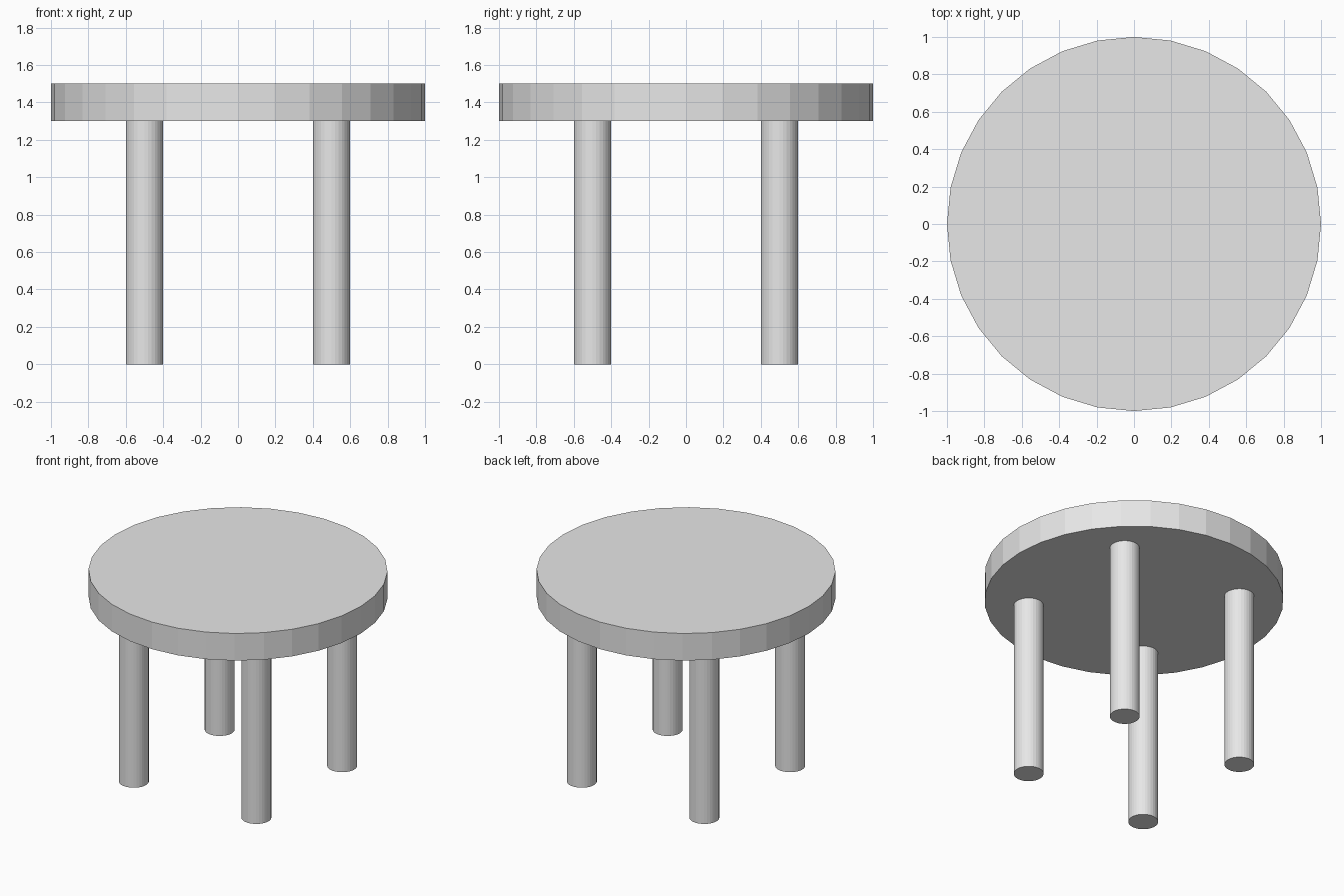
import bpy

if "Cube" in bpy.data.objects:
    bpy.data.objects.remove(bpy.data.objects["Cube"])

# Single plain grey for the whole table
grey = bpy.data.materials.new("plain grey")
grey.diffuse_color = (0.8, 0.8, 0.8, 1.0)
grey.use_nodes = True
grey.node_tree.nodes["Principled BSDF"].inputs["Base Color"].default_value = grey.diffuse_color


def cylinder(name, radius, bottom, top, x=0.0, y=0.0):
    bpy.ops.mesh.primitive_cylinder_add(
        vertices=32, radius=radius, depth=top - bottom,
        location=(x, y, (bottom + top) / 2))
    obj = bpy.context.object
    obj.name = name
    obj.data.materials.append(grey)
    return obj


# Round faceted top
cylinder("tabletop", 1.0, 1.3, 1.5)

# Four straight legs
for side, x in (("left", -0.5), ("right", 0.5)):
    for end, y in (("front", -0.5), ("back", 0.5)):
        cylinder(f"{end}_{side}_leg", 0.1, 0.0, 1.3, x, y)
